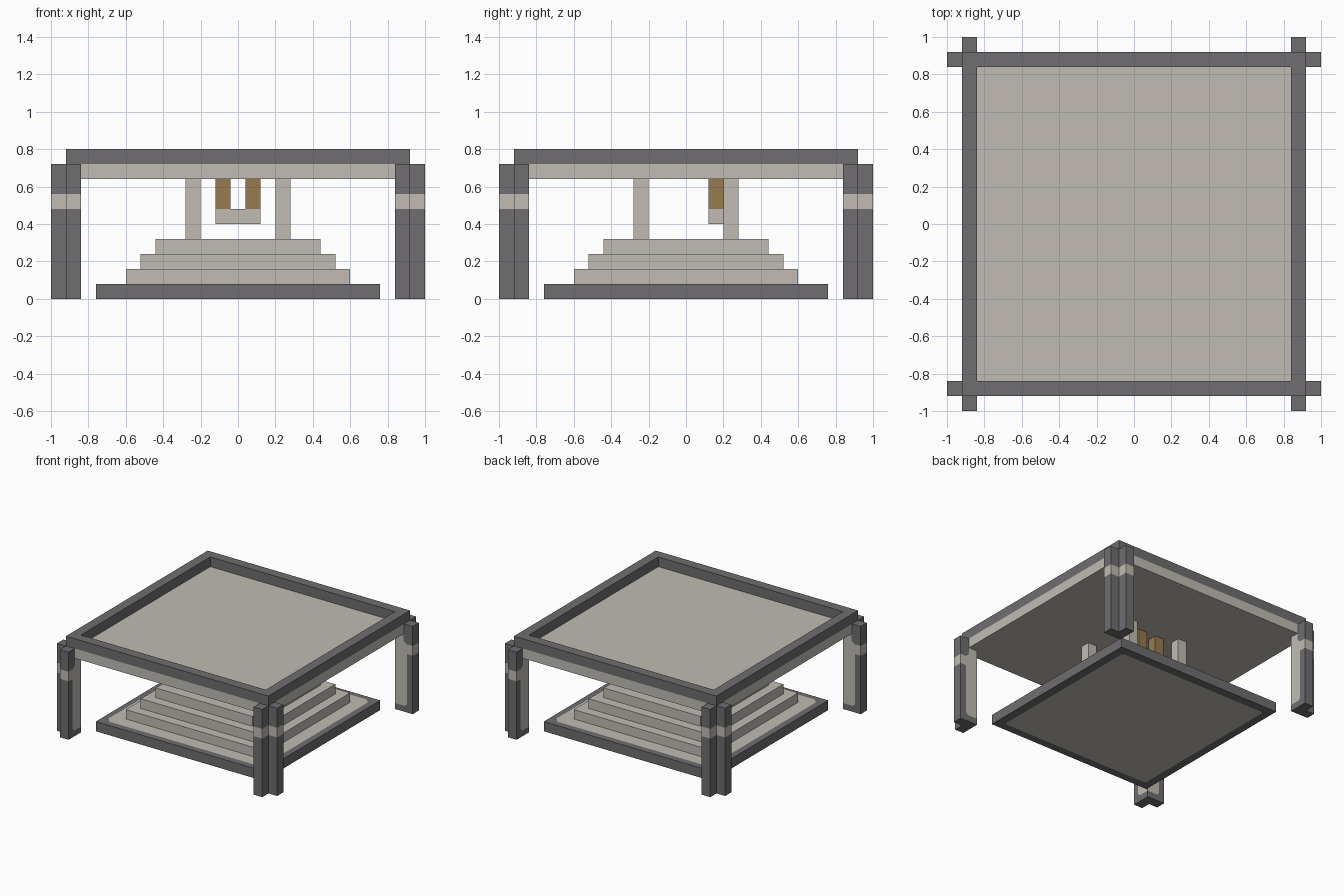
import bpy
import bmesh
from mathutils import Vector

if "Cube" in bpy.data.objects:
    bpy.data.objects.remove(bpy.data.objects["Cube"], do_unlink=True)

U = 0.08  # building block size


def material(name, srgb):
    rgb = [((c + 0.055) / 1.055) ** 2.4 for c in srgb]
    mat = bpy.data.materials.new(name)
    mat.use_nodes = True
    mat.diffuse_color = (*rgb, 1)
    mat.node_tree.nodes["Principled BSDF"].inputs["Base Color"].default_value = (*rgb, 1)
    return mat


DARK = material("dark stone", (0.44, 0.43, 0.44))
LIGHT = material("light stone", (0.755, 0.74, 0.705))
WOOD = material("brown wood", (0.60, 0.48, 0.31))


def finish(name, bm, *mats):
    mesh = bpy.data.meshes.new(name)
    bm.to_mesh(mesh)
    bm.free()
    for mat in mats:
        mesh.materials.append(mat)
    obj = bpy.data.objects.new(name, mesh)
    bpy.context.collection.objects.link(obj)
    return obj


def box(name, lo, hi, mat):
    """Box between two corners given in block units."""
    lo, hi = Vector(lo) * U, Vector(hi) * U
    bm = bmesh.new()
    bmesh.ops.create_cube(bm, size=1)
    for v in bm.verts:
        v.co = [(lo[i] + hi[i]) / 2 + v.co[i] * (hi[i] - lo[i]) for i in range(3)]
    return finish(name, bm, mat)


def slab(name, half, z0, z1, mat):
    return box(name, (-half, -half, z0), (half, half, z1), mat)


def plate(name, points, normal, mat):
    """Thin painted face, turned to look along the given normal."""
    bm = bmesh.new()
    face = bm.faces.new([bm.verts.new(p) for p in points])
    face.normal_update()
    if face.normal.dot(Vector(normal)) < 0:
        face.normal_flip()
    return finish(name, bm, mat)


def base_panel(name, half, cut, z, normal):
    """Square with clipped corners lying flat."""
    inner = half - cut
    pts = []
    for sx, sy in ((1, 1), (-1, 1), (-1, -1), (1, -1)):
        pair = [(sx * half, sy * inner, z), (sx * inner, sy * half, z)]
        pts += pair if sx * sy > 0 else pair[::-1]
    return plate(name, pts, normal, LIGHT)


# Stepped base
slab("base_plinth", 9.5, 0, 1, DARK)
base_panel("plinth_top_panel", 0.71, 0.04, U + 0.003, (0, 0, 1))
base_panel("plinth_bottom_panel", 0.69, 0.015, -0.002, (0, 0, -1))
for i, half in enumerate((7.5, 6.5, 5.5)):
    slab(f"step_{i + 1}", half, i + 1, i + 2, LIGHT)

# Pillars between the top step and the roof
for sx in (-1, 1):
    for sy in (-1, 1):
        x, y = 3 * sx, 3 * sy
        box("pillar", (x - 0.5, y - 0.5, 4), (x + 0.5, y + 0.5, 8), LIGHT)

# Hanging crossbar with two wooden hangers
box("hanging_bar", (-1.5, 1.5, 5), (1.5, 2.5, 6), LIGHT)
for sx in (-1, 1):
    box("wooden_hanger", (sx - 0.5, 1.5, 6), (sx + 0.5, 2.5, 8), WOOD)

# Roof slab and raised rim
slab("roof_slab", 11.5, 8, 9, LIGHT)
for s in (-1, 1):
    y = 11 * s
    box("roof_rim_long", (-11.5, y - 0.5, 9), (11.5, y + 0.5, 10), DARK)
    box("roof_rim_short", (y - 0.5, -10.5, 9), (y + 0.5, 10.5, 10), DARK)

# Corner legs: L-shaped columns with a light band and light inner faces
A, B, C = 10.5 * U, 11.5 * U, 12.5 * U
OUTLINE = [(A, A), (C, A), (C, B), (B, B), (B, C), (A, C)]
LEVELS = [0, 6 * U, 7 * U, 9 * U]
INNER = [(A, 0.05), (0.93, 0.05), (0.95, 0.07), (0.95, 0.54),
         (0.94, 0.57), (B, 0.58), (B, 8 * U), (A, 8 * U)]


def leg(sx, sy):
    bm = bmesh.new()
    rings = [[bm.verts.new((sx * x, sy * y, z)) for x, y in OUTLINE] for z in LEVELS]
    n = len(OUTLINE)
    for k in range(len(LEVELS) - 1):
        for i in range(n):
            j = (i + 1) % n
            f = bm.faces.new((rings[k][i], rings[k][j], rings[k + 1][j], rings[k + 1][i]))
            f.material_index = 1 if k == 1 else 0
    bm.faces.new(rings[0])
    bm.faces.new(rings[-1])
    bmesh.ops.recalc_face_normals(bm, faces=bm.faces[:])
    finish("corner_leg", bm, DARK, LIGHT)
    off = A - 0.003
    plate("leg_inner_panel", [(sx * a, sy * off, z) for a, z in INNER], (0, -sy, 0), LIGHT)
    plate("leg_inner_panel", [(sx * off, sy * a, z) for a, z in INNER], (-sx, 0, 0), LIGHT)


for sx in (-1, 1):
    for sy in (-1, 1):
        leg(sx, sy)
